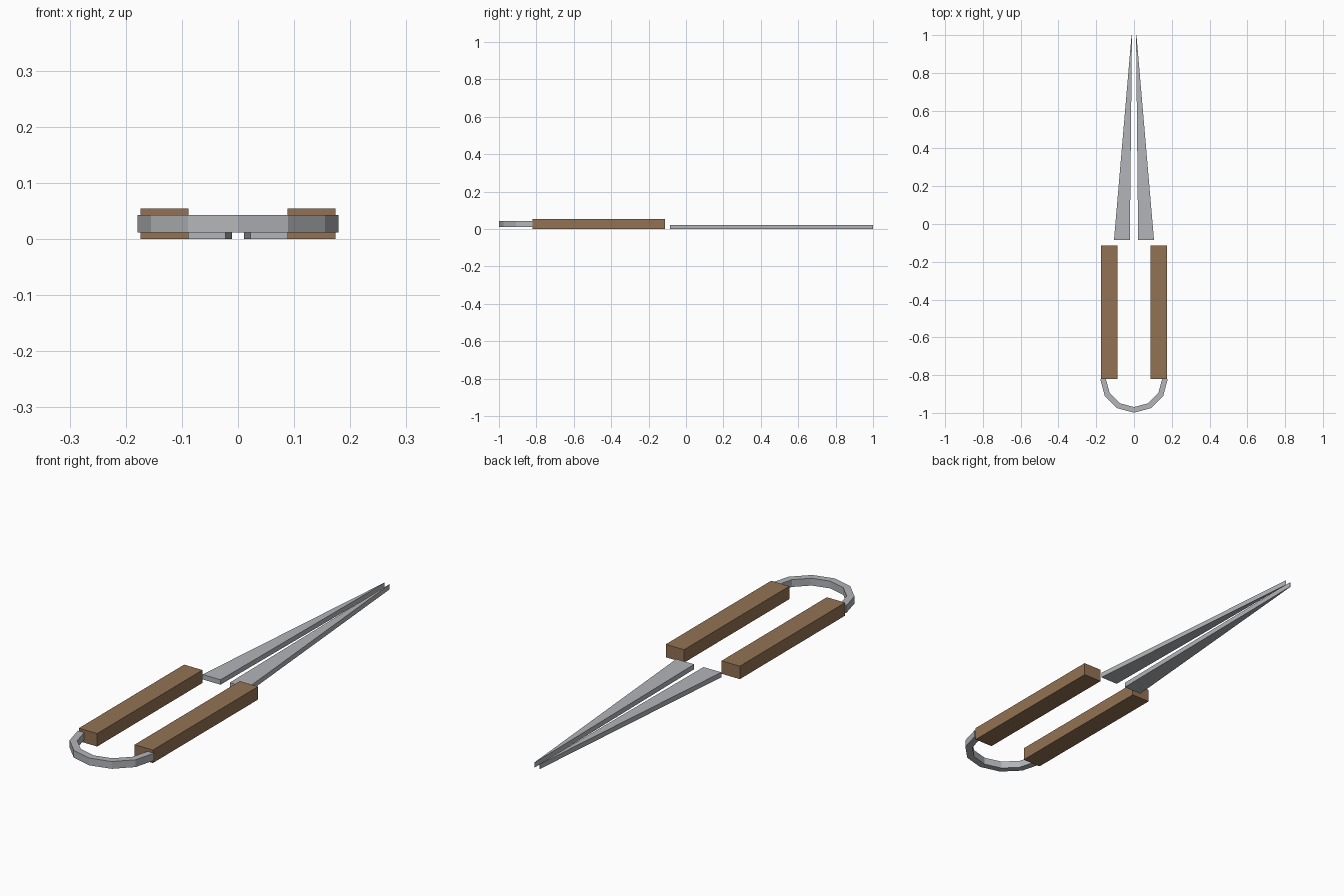
import bpy, bmesh, math

cube = bpy.data.objects.get("Cube")
if cube:
    bpy.data.objects.remove(cube, do_unlink=True)


def material(name, rgb):
    mat = bpy.data.materials.new(name)
    mat.use_nodes = True
    mat.diffuse_color = (*rgb, 1)
    mat.node_tree.nodes["Principled BSDF"].inputs["Base Color"].default_value = (*rgb, 1)
    return mat


def slab(name, outline, z0, z1, mat):
    """Flat outline extruded upwards from z0 to z1."""
    bm = bmesh.new()
    face = bm.faces.new([bm.verts.new((x, y, z0)) for x, y in outline])
    top = bmesh.ops.extrude_face_region(bm, geom=[face])["geom"]
    verts = [v for v in top if isinstance(v, bmesh.types.BMVert)]
    bmesh.ops.translate(bm, verts=verts, vec=(0, 0, z1 - z0))
    bmesh.ops.recalc_face_normals(bm, faces=bm.faces)
    mesh = bpy.data.meshes.new(name)
    bm.to_mesh(mesh)
    bm.free()
    mesh.materials.append(mat)
    obj = bpy.data.objects.new(name, mesh)
    bpy.context.collection.objects.link(obj)
    return obj


steel = material("steel grey", (0.45, 0.46, 0.48))
wood = material("brown wood", (0.29, 0.168, 0.087))

# Tapered blades and wooden grips, one on each side
for side, s in (("left", 1), ("right", -1)):
    blade = [(0.022, -0.086), (0.106, -0.086), (0.013, 1), (0.011, 1)]
    grip = [(0.088, -0.82), (0.174, -0.82), (0.174, -0.113), (0.088, -0.113)]
    slab(side + "_blade", [(s * x, y) for x, y in blade], 0, 0.021, steel)
    slab(side + "_grip", [(s * x, y) for x, y in grip], 0, 0.055, wood)

# Faceted half-ring spring joining the grips
HINGE_Y = -0.82
angles = [math.pi * (1 + i / 6) for i in range(7)]


def arc(r):
    return [(r * math.cos(a), HINGE_Y + r * math.sin(a)) for a in angles]


slab("spring_bow", arc(0.179) + arc(0.149)[::-1], 0.012, 0.043, steel)
